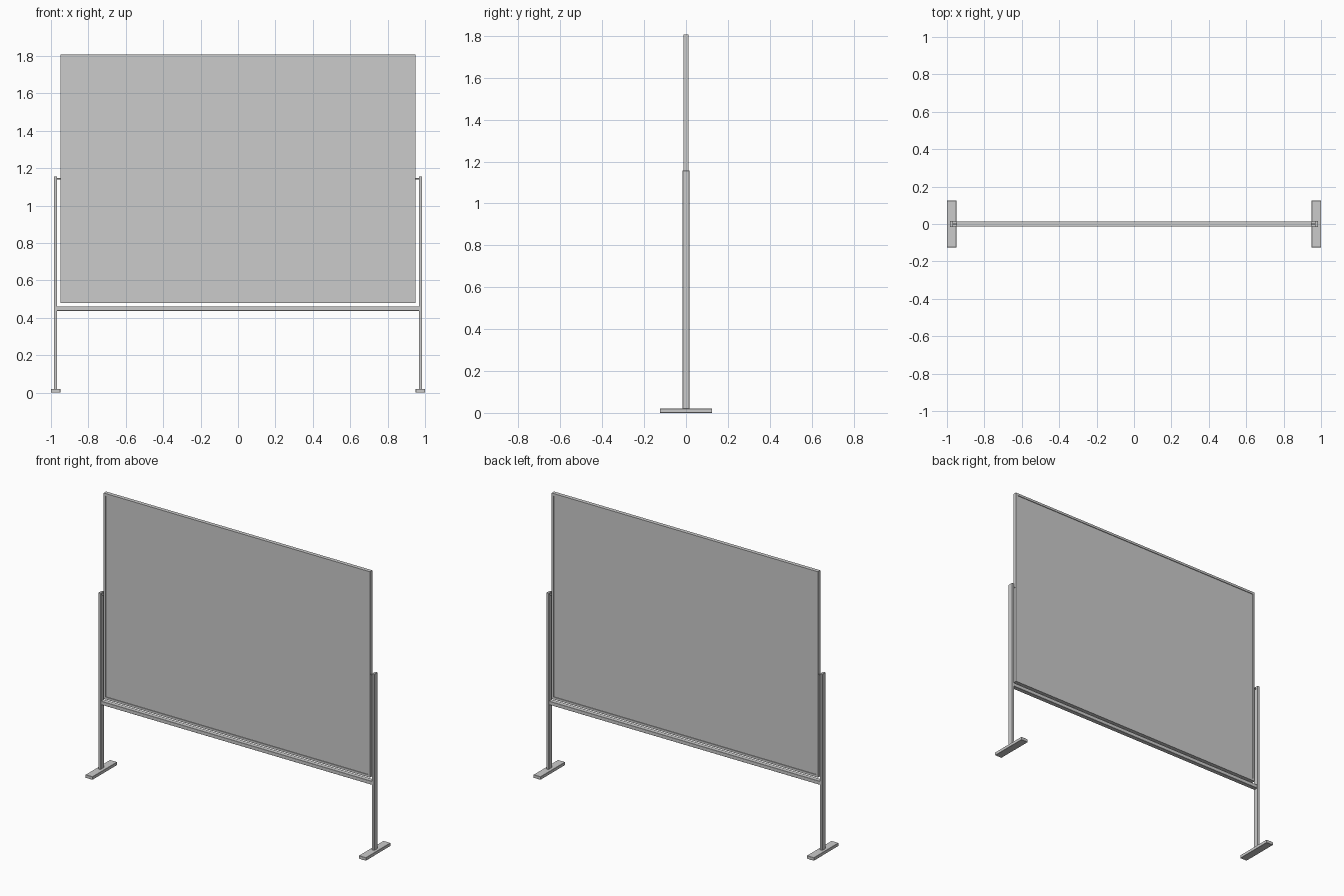
import bpy, bmesh
from mathutils import Matrix

if "Cube" in bpy.data.objects:
    bpy.data.objects.remove(bpy.data.objects["Cube"])


def box(name, x, y, z, bevel=0.0):
    """Box from (min, max) ranges on each axis."""
    bm = bmesh.new()
    size = [b - a for a, b in (x, y, z)]
    mid = [(a + b) / 2 for a, b in (x, y, z)]
    bmesh.ops.create_cube(bm, size=1, matrix=Matrix.Translation(mid) @ Matrix.Diagonal((*size, 1)))
    me = bpy.data.meshes.new(name)
    bm.to_mesh(me)
    bm.free()
    ob = bpy.data.objects.new(name, me)
    bpy.context.collection.objects.link(ob)
    if bevel:
        m = ob.modifiers.new("bevel", 'BEVEL')
        m.width, m.segments = bevel, 1
    return ob


W, BOTTOM, TOP, RIM, D = 0.95, 0.48, 1.807, 0.015, 0.0125

# Writing surface, recessed in the frame on both sides
box("board", (-W + RIM, W - RIM), (-0.008, 0.008), (BOTTOM + RIM, TOP - RIM))

# Frame rails
for name, z0 in (("frame_bottom", BOTTOM), ("frame_top", TOP - RIM)):
    box(name, (-W, W), (-D, D), (z0, z0 + RIM))

# Parts repeated at each side
for side, s in (("left", -1), ("right", 1)):
    def span(a, b):
        return tuple(sorted((s * a, s * b)))
    box("frame_" + side, span(W - RIM, W), (-D, D), (BOTTOM + RIM, TOP - RIM))
    box("post_" + side, span(0.968, 0.984), (-0.0165, 0.0165), (0.02, 1.157), 0.001)
    box("foot_" + side, span(0.95, 1.0), (-0.125, 0.125), (0, 0.02), 0.001)
    # Pivot pin holding the board between the posts
    bpy.ops.mesh.primitive_cylinder_add(vertices=16, radius=0.004, depth=0.022,
                                        location=(s * 0.959, 0, 1.143),
                                        rotation=(0, 1.5707963, 0))
    bpy.context.object.name = "pivot_" + side
    bpy.ops.object.shade_smooth_by_angle()

# Lower cross bar
box("cross_bar", (-0.969, 0.969), (-0.0145, 0.0145), (0.438, 0.461), 0.001)
